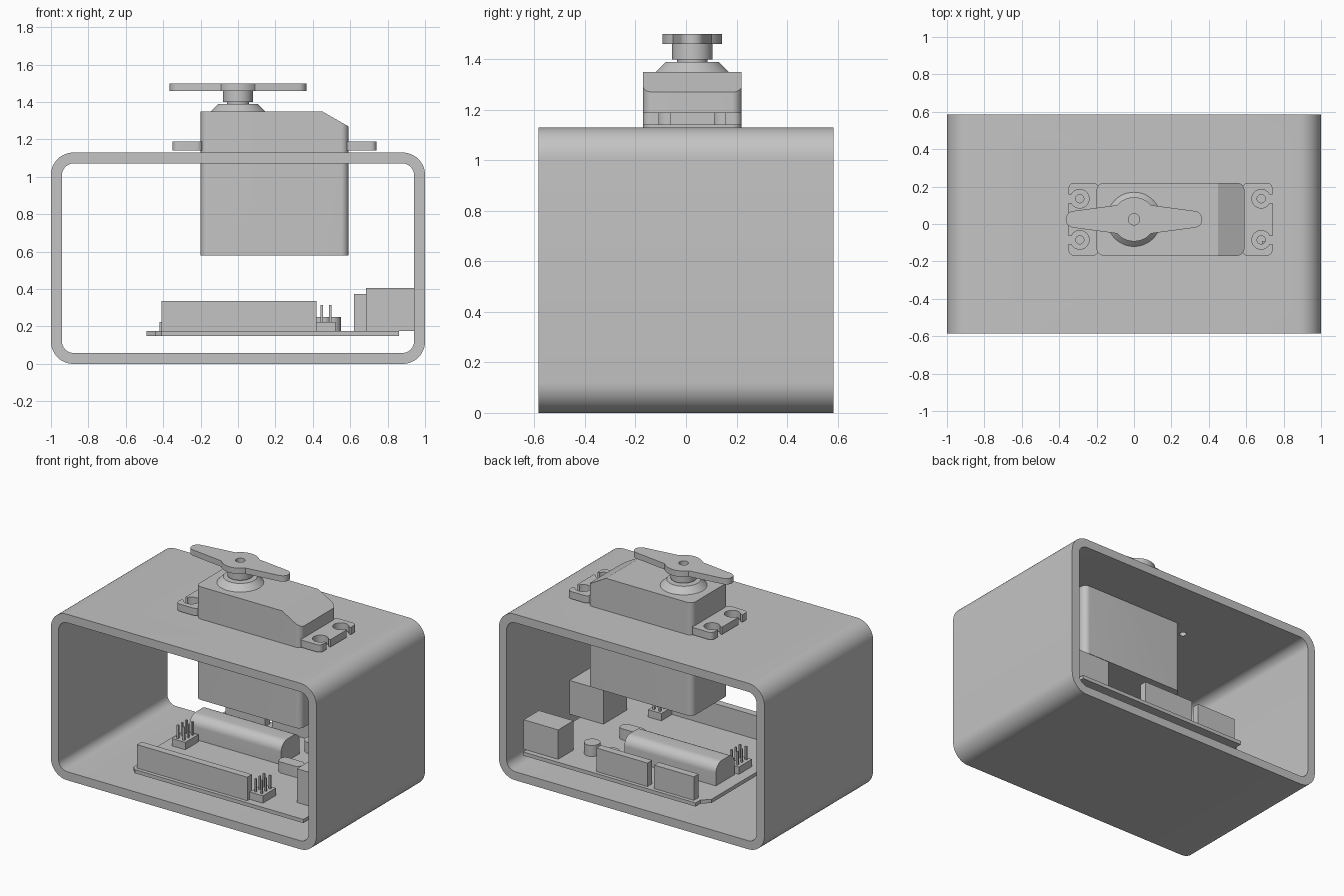
import bpy, bmesh, math
from mathutils import Vector

cube = bpy.data.objects.get("Cube")
if cube:
    bpy.data.objects.remove(cube, do_unlink=True)

GREY = (0.55, 0.55, 0.55, 1)
mat = bpy.data.materials.new("plain_grey")
mat.use_nodes = True
mat.diffuse_color = GREY
mat.node_tree.nodes["Principled BSDF"].inputs["Base Color"].default_value = GREY


def finish(name, bm):
    bmesh.ops.recalc_face_normals(bm, faces=bm.faces)
    mesh = bpy.data.meshes.new(name)
    bm.to_mesh(mesh)
    bm.free()
    mesh.materials.append(mat)
    ob = bpy.data.objects.new(name, mesh)
    bpy.context.collection.objects.link(ob)
    return ob


def arc(cx, cy, r, a0, a1, n=12):
    angles = [math.radians(a0 + (a1 - a0) * i / n) for i in range(n + 1)]
    return [(cx + r * math.cos(a), cy + r * math.sin(a)) for a in angles]


def circle(cx, cy, r, n=32):
    return arc(cx, cy, r, 0, 360, n)[:-1]


def rounded(x0, x1, y0, y1, r):
    return (arc(x1 - r, y1 - r, r, 0, 90) + arc(x0 + r, y1 - r, r, 90, 180)
            + arc(x0 + r, y0 + r, r, 180, 270) + arc(x1 - r, y0 + r, r, 270, 360))


def prism(name, outline, lo, hi, axis="z"):
    """Extrude a flat outline from lo to hi along the axis."""
    place = {"z": lambda a, b, h: (a, b, h),
             "y": lambda a, b, h: (a, h, b),
             "x": lambda a, b, h: (h, a, b)}[axis]
    bm = bmesh.new()
    face = bm.faces.new([bm.verts.new(place(a, b, lo)) for a, b in outline])
    out = bmesh.ops.extrude_face_region(bm, geom=[face])
    verts = [g for g in out["geom"] if isinstance(g, bmesh.types.BMVert)]
    bmesh.ops.translate(bm, verts=verts, vec=Vector(place(0, 0, hi - lo)))
    return finish(name, bm)


def box(name, x0, x1, y0, y1, z0, z1):
    return prism(name, [(x0, y0), (x1, y0), (x1, y1), (x0, y1)], z0, z1)


def lathe(name, cx, cy, r0, r1, z0, z1):
    bm = bmesh.new()
    bmesh.ops.create_cone(bm, cap_ends=True, segments=48, radius1=r0, radius2=r1, depth=z1 - z0)
    bmesh.ops.translate(bm, verts=bm.verts, vec=(cx, cy, (z0 + z1) / 2))
    return finish(name, bm)


def cut(ob, cutter):
    mod = ob.modifiers.new("cut", "BOOLEAN")
    mod.operation, mod.solver, mod.object = "DIFFERENCE", "EXACT", cutter
    bpy.context.view_layer.objects.active = ob
    bpy.ops.object.modifier_apply(modifier=mod.name)
    bpy.data.objects.remove(cutter, do_unlink=True)


MID = 0.025                                   # servo centre line in y
SCREWS = [(x, MID + s * 0.11) for x in (-0.29, 0.68) for s in (-1, 1)]
BODY = rounded(-0.2, 0.59, -0.17, 0.22, 0.04)

# Open-ended case with servo opening and screw holes
case = prism("case", rounded(-1, 1, 0, 1.13, 0.12), -0.585, 0.585, "y")
cut(case, prism("inside", rounded(-0.942, 0.942, 0.058, 1.072, 0.065), -0.7, 0.7, "y"))
cut(case, prism("servo_opening", BODY, 1, 1.2))
for x, y in SCREWS:
    cut(case, prism("screw_hole", circle(x, y, 0.022), 1, 1.2))

# Servo body with a sloped top edge
servo = prism("servo_body", BODY, 0.58, 1.35)
slope = [(0.45, 1.35), (0.73, 1.19), (0.73, 1.5), (0.45, 1.5)]
cut(servo, prism("slope", slope, -0.5, 0.5, "y"))

# Mounting ears with keyhole slots
for name, x0, x1 in (("ear_right", -0.35, -0.19), ("ear_left", 0.58, 0.74)):
    ear = prism(name, rounded(x0, x1, -0.17, 0.22, 0.03), 1.14, 1.19)
    for x, y in SCREWS:
        if x0 < x < x1:
            end = x + math.copysign(0.1, x)
            cut(ear, prism("hole", circle(x, y, 0.05), 1.1, 1.3))
            cut(ear, box("slot", min(x, end), max(x, end), y - 0.022, y + 0.022, 1.1, 1.3))

# Output shaft and two-armed horn
lathe("servo_collar", 0, MID, 0.145, 0.105, 1.35, 1.39)
lathe("shaft_neck", 0, MID, 0.06, 0.06, 1.39, 1.405)
lathe("shaft", 0, MID, 0.08, 0.08, 1.4, 1.46)
horn = prism("horn", arc(0.32, MID, 0.045, -83, 83) + arc(0, MID, 0.118, 40, 140)
             + arc(-0.32, MID, 0.045, 97, 263) + arc(0, MID, 0.118, 220, 320), 1.46, 1.5)
cut(horn, prism("horn_hole", circle(0, MID, 0.03), 1.45, 1.6))

# Circuit board
TOP = 0.175
prism("board", [(0.86, 0.525), (-0.44, 0.525), (-0.44, 0.475), (-0.49, 0.425),
                (-0.49, -0.22), (-0.44, -0.27), (-0.44, -0.495), (-0.41, -0.525),
                (0.86, -0.525)], 0.15, TOP)

# Sockets along the board edges
for name, x0, x1, y in (("front_header", -0.41, 0.42, -0.475),
                        ("back_header_long", -0.06, 0.325, 0.475),
                        ("back_header_short", -0.41, -0.11, 0.475)):
    box(name, x0, x1, y - 0.025, y + 0.025, TOP, 0.335)

# Connectors
box("data_port", 0.685, 0.94, -0.345, -0.09, TOP, 0.405)
box("power_jack", 0.62, 0.88, 0.325, 0.49, TOP, 0.375)

# Main chip with rounded top edges
prism("main_chip", [(0.05, TOP)] + [(0.25, TOP)] + arc(0.185, 0.26, 0.065, 0, 90)
      + arc(0.115, 0.26, 0.065, 90, 180), -0.4, 0.29, "x")

# Small components
prism("crystal", rounded(0.325, 0.495, -0.05, 0.03, 0.035), TOP, 0.25)
for i, (x, y) in enumerate([(0.5, 0.295), (0.33, 0.33)]):
    lathe(f"capacitor_{i + 1}", x, y, 0.05, 0.05, TOP, 0.25)

# Two pin blocks of six pins each
for name, x0, y0 in (("pin_block_left", 0.42, -0.475), ("pin_block_right", -0.42, -0.11)):
    box(name, x0, x0 + 0.1, y0, y0 + 0.14, TOP, 0.225)
    for i in range(2):
        for j in range(3):
            x, y = x0 + 0.028 + 0.045 * i, y0 + 0.025 + 0.045 * j
            box(f"{name}_pin", x - 0.006, x + 0.006, y - 0.006, y + 0.006, 0.22, 0.315)

# Smooth the curved surfaces, keep edges sharp
bpy.ops.object.select_all(action="DESELECT")
for ob in bpy.context.collection.objects:
    if ob.type == "MESH" and mat.name in ob.data.materials:
        ob.select_set(True)
        bpy.context.view_layer.objects.active = ob
bpy.ops.object.shade_smooth_by_angle(angle=math.radians(25))
